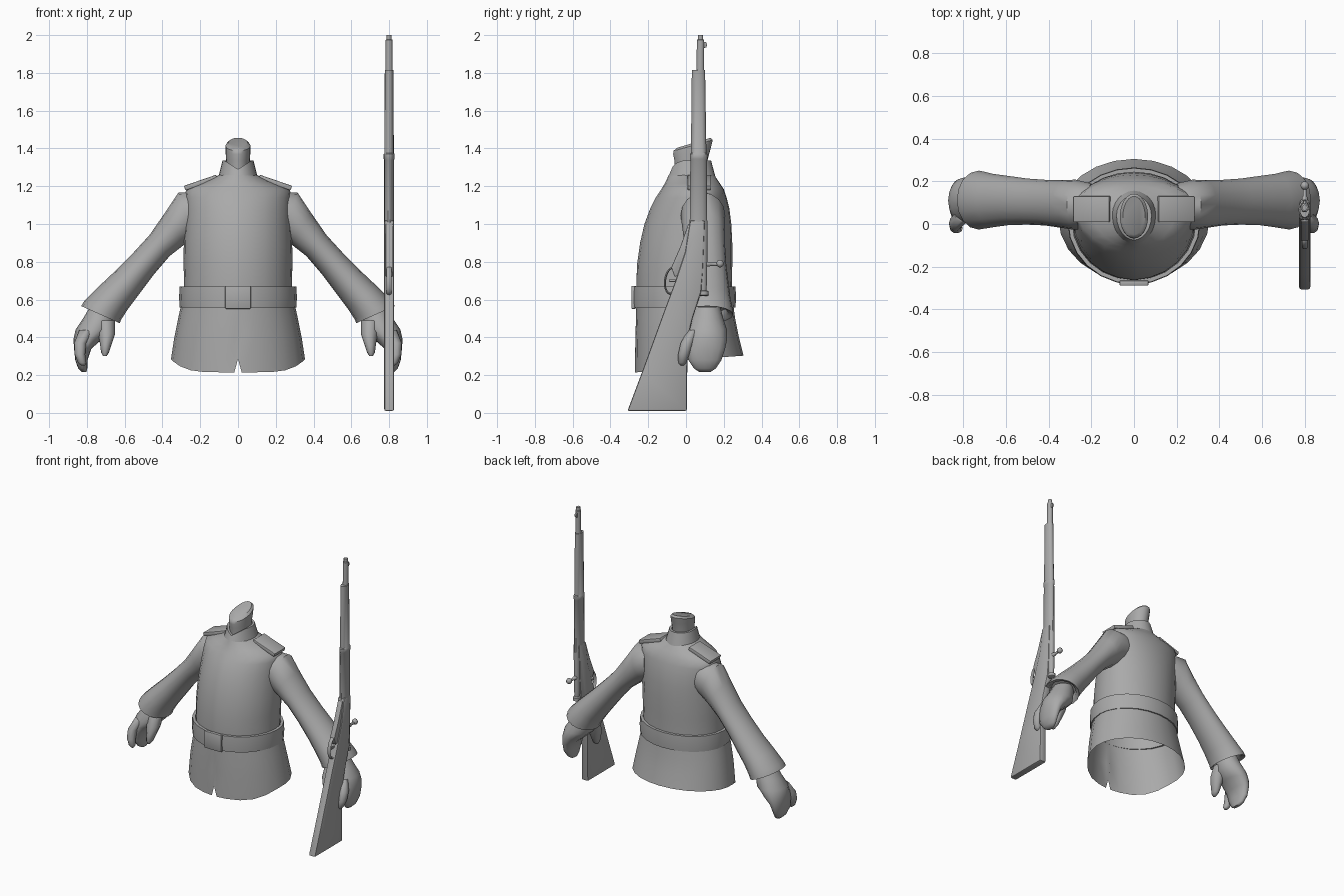
import bpy, bmesh, math
from mathutils import Vector, Matrix

if "Cube" in bpy.data.objects:
    bpy.data.objects.remove(bpy.data.objects["Cube"])

grey = bpy.data.materials.new("plain_grey")
grey.diffuse_color = (0.4, 0.4, 0.4, 1)
grey.use_nodes = True
grey.node_tree.nodes["Principled BSDF"].inputs["Base Color"].default_value = grey.diffuse_color


def finish(name, bm, angle=40, bevel=0):
    bmesh.ops.recalc_face_normals(bm, faces=bm.faces)
    me = bpy.data.meshes.new(name)
    bm.to_mesh(me)
    bm.free()
    me.materials.append(grey)
    ob = bpy.data.objects.new(name, me)
    bpy.context.collection.objects.link(ob)
    bpy.ops.object.select_all(action='DESELECT')
    ob.select_set(True)
    bpy.context.view_layer.objects.active = ob
    if bevel:
        m = ob.modifiers.new("bevel", 'BEVEL')
        m.width, m.segments, m.limit_method = bevel, 2, 'ANGLE'
        bpy.ops.object.modifier_apply(modifier=m.name)
    bpy.ops.object.shade_smooth_by_angle(angle=math.radians(angle))
    return ob


def loft(name, rings, start=True, end=True, closed=False, angle=40):
    """Skin a list of equal-length rings of points."""
    bm = bmesh.new()
    vs = [[bm.verts.new(p) for p in r] for r in rings]
    pairs = list(zip(vs, vs[1:])) + ([(vs[-1], vs[0])] if closed else [])
    n = len(vs[0])
    for a, b in pairs:
        for i in range(n):
            j = (i + 1) % n
            bm.faces.new((a[i], a[j], b[j], b[i]))
    if not closed:
        if start:
            bm.faces.new(vs[0])
        if end:
            bm.faces.new(vs[-1])
    return finish(name, bm, angle)


def ring(c, hu, hv, u=(1, 0, 0), v=(0, 1, 0), n=14):
    c, u, v = Vector(c), Vector(u), Vector(v)
    return [c + u * hu * math.cos(2 * math.pi * i / n) + v * hv * math.sin(2 * math.pi * i / n)
            for i in range(n)]


def box(name, center, size, rot=None, bevel=0.005):
    bm = bmesh.new()
    m = Matrix.Translation(center) @ (rot or Matrix()) @ Matrix.Diagonal((*size, 1))
    bmesh.ops.create_cube(bm, size=1, matrix=m)
    return finish(name, bm, bevel=bevel)


def prism(name, pts, x, hx, bevel):
    """Side profile in (y, z) given thickness along x."""
    bm = bmesh.new()
    f = bm.faces.new([bm.verts.new((x - hx, y, z)) for y, z in pts])
    ext = bmesh.ops.extrude_face_region(bm, geom=[f])
    bmesh.ops.translate(bm, vec=(2 * hx, 0, 0),
                        verts=[g for g in ext["geom"] if isinstance(g, bmesh.types.BMVert)])
    return finish(name, bm, 35, bevel)


# Body cross-sections: angles start at centre front, with extra points beside the slit
SEG = 24
angles = sorted([2 * math.pi * i / SEG for i in range(SEG)] + [0.055, 2 * math.pi - 0.055])


def body_ring(z, hx, front, back, cy):
    out = []
    for a in angles:
        c = math.cos(a)
        y = cy - c * ((cy - front) if c > 0 else (back - cy))
        out.append(Vector((hx * math.sin(a), y, z)))
    return out


# Coat skirt, open underneath, hem rising to the back with a slit at the front
hem = body_ring(0, 0.355, -0.27, 0.305, 0.03)
for p in hem:
    t = min(max((p.y + 0.25) / 0.27, 0), 1)
    p.z = 0.215 + 0.068 * t * t * (3 - 2 * t) + 0.02 * max(p.y - 0.03, 0) / 0.275
hem[0].z = 0.285
crease = body_ring(0.40, 0.337, -0.268, 0.28, 0.025)
crease[0].y += 0.012
loft("coat_skirt", [hem, crease, body_ring(0.50, 0.317, -0.265, 0.26, 0.02),
                    body_ring(0.60, 0.295, -0.262, 0.247, 0.015)], False, False)

# Jacket torso
torso = [(0.58, .29, -.262, .245, .01), (0.67, .285, -.262, .243, .015),
         (0.78, .288, -.26, .245, .02), (0.90, .287, -.243, .245, .035),
         (1.00, .283, -.22, .24, .055), (1.08, .282, -.19, .23, .075),
         (1.14, .281, -.16, .215, .085), (1.185, .275, -.13, .20, .09),
         (1.215, .20, -.112, .18, .08), (1.24, .14, -.10, .163, .065),
         (1.26, .10, -.092, .148, .05)]
loft("jacket_torso", [body_ring(*t) for t in torso], False, False, angle=60)

# Standing collar, dipping at the throat
base = body_ring(1.235, .108, -.10, .16, .045)
top = body_ring(1.335, .082, -.075, .133, .04)
inner = body_ring(1.335, .066, -.058, .118, .04)
for r in (top, inner):
    for p in r:
        p.z -= 0.045 * max(0, 1 - abs(p.x) / 0.07) * (p.y < 0.03)
low = [p - Vector((0, 0, 0.05)) for p in inner]
loft("collar", [base, top, inner, low], False, False)

# Neck with a slanted cut top
rings = []
for z, hx, f, b, tilt in [(1.25, .062, -.058, .11, 0), (1.34, .063, -.062, .115, 0),
                          (1.385, .066, -.068, .13, .15), (1.415, .066, -.066, .142, .28),
                          (1.428, .052, -.05, .13, .30)]:
    r = body_ring(z, hx, f, b, .035)
    for p in r:
        p.z += tilt * (p.y - 0.035)
    rings.append(r)
loft("neck", rings)

# Belt and buckle
loft("belt", [body_ring(z, .29 + d, -.262 - d, .243 + d, .012)
              for z, d in [(.558, .0), (.558, .019), (.612, .022), (.668, .019), (.668, 0)]],
     closed=True)
box("belt_buckle", (0, -.277, .612), (.135, .024, .122))

# Sleeves, cuffs, hands and shoulder boards, one per side
for s, side in ((1, "left"), (-1, "right")):
    def arm_ring(x, z, w, y, hy, deg, n=16):
        a = math.radians(deg)
        return ring((s * x, y, z), w, hy, (s * math.cos(a), 0, math.sin(a)), (0, 1, 0), n)

    sleeve = [(.20, 1.06, .11, .09, .10, 82), (.275, 1.045, .128, .09, .118, 72),
              (.335, .975, .098, .093, .112, 57), (.415, .886, .077, .10, .107, 46),
              (.50, .790, .079, .105, .108, 44), (.587, .690, .088, .11, .115, 42),
              (.66, .610, .098, .11, .125, 35), (.715, .545, .109, .112, .136, 27),
              (.728, .520, .112, .112, .138, 24), (.724, .530, .088, .112, .112, 24),
              (.71, .56, .075, .112, .10, 24)]
    loft(side + "_sleeve", [arm_ring(*a) for a in sleeve], angle=50)

    palm = [(.715, .56, .07, .112, .07), (.735, .50, .085, .112, .085),
            (.762, .44, .098, .11, .107), (.795, .39, .076, .11, .108),
            (.822, .34, .046, .105, .102), (.829, .28, .033, .10, .088),
            (.822, .235, .024, .10, .058), (.815, .217, .012, .10, .03)]
    loft(side + "_hand", [arm_ring(*a, 0) for a in palm], angle=60)
    thumb = [(.70, .49, .05, .07, .05), (.695, .42, .045, .04, .05),
             (.70, .36, .03, .02, .04), (.704, .32, .021, .008, .03),
             (.705, .30, .009, .0, .012)]
    loft(side + "_thumb", [arm_ring(*a, 0, 10) for a in thumb], angle=60)
    finger = [(.80, .44, .04, .04, .03), (.835, .37, .032, .005, .035),
              (.837, .31, .028, -.012, .031), (.825, .265, .022, -.02, .022),
              (.82, .25, .009, -.02, .01)]
    loft(side + "_index_finger", [arm_ring(*a, 0, 10) for a in finger], angle=60)

    rot = Matrix.Rotation(s * math.radians(19), 4, 'Y')
    box(side + "_shoulder_board", (s * .197, .07, 1.219), (.18, .122, .026), rot)

# Rifle: stock, magazine and fore-end
GX = 0.80
stock = [(-.31, .01), (.005, .01), (.008, .39), (.035, .50), (.08, .64), (.09, .75),
         (.10, 1.02), (.022, 1.02), (-.005, .85), (-.055, .70), (-.115, .54), (-.235, .21)]
prism("rifle_stock", stock, GX, .026, .010)
prism("rifle_magazine", [(.03, 1.0), (.02, .75), (-.06, .72), (-.078, .77), (-.03, .88), (.012, 1.0)],
      GX, .018, .004)


def tube(name, secs, n=14):
    return loft(name, [ring((GX, y, z), hx, hy, n=n) for z, y, hx, hy in secs])


tube("rifle_fore_end", [(.96, .066, .026, .048), (1.34, .067, .026, .045), (1.345, .067, .029, .048),
                        (1.37, .067, .029, .048), (1.375, .067, .025, .042), (1.815, .066, .023, .036)])
tube("rifle_barrel", [(1.80, .076, .019, .021), (1.975, .077, .018, .020),
                      (1.977, .077, .013, .014), (2.0, .077, .013, .014)])
prism("rifle_front_sight", [(.09, 1.93), (.108, 1.935), (.112, 1.95), (.108, 1.962), (.09, 1.965)],
      GX, .006, .002)

# Bolt with handle and round knob
tube("rifle_bolt", [(.62, .094, .018, .020), (.623, .094, .024, .026), (.645, .094, .024, .026),
                    (.648, .09, .015, .018), (.69, .088, .02, .024), (.97, .088, .022, .027)])
loft("bolt_handle", [ring((GX, y, .787), r, r, (1, 0, 0), (0, 0, 1), 10)
                     for y, r in [(.09, .013), (.125, .013), (.13, .009), (.175, .009)]])
bm = bmesh.new()
bmesh.ops.create_uvsphere(bm, u_segments=12, v_segments=8, radius=.02,
                          matrix=Matrix.Translation((GX, .18, .79)))
finish("bolt_knob", bm)

# Trigger guard loop and trigger
loops = []
tilt = Matrix.Rotation(math.radians(-8), 3, 'X')
for i in range(20):
    a = 2 * math.pi * i / 20
    out = tilt @ Vector((0, .036 * math.cos(a), .07 * math.sin(a)))
    loops.append(ring(Vector((GX, -.075, .70)) + out, .013, .006, (1, 0, 0), out.normalized(), 8))
loft("trigger_guard", loops, closed=True)
box("trigger", (GX, -.065, .70), (.008, .05, .012), bevel=.002)
